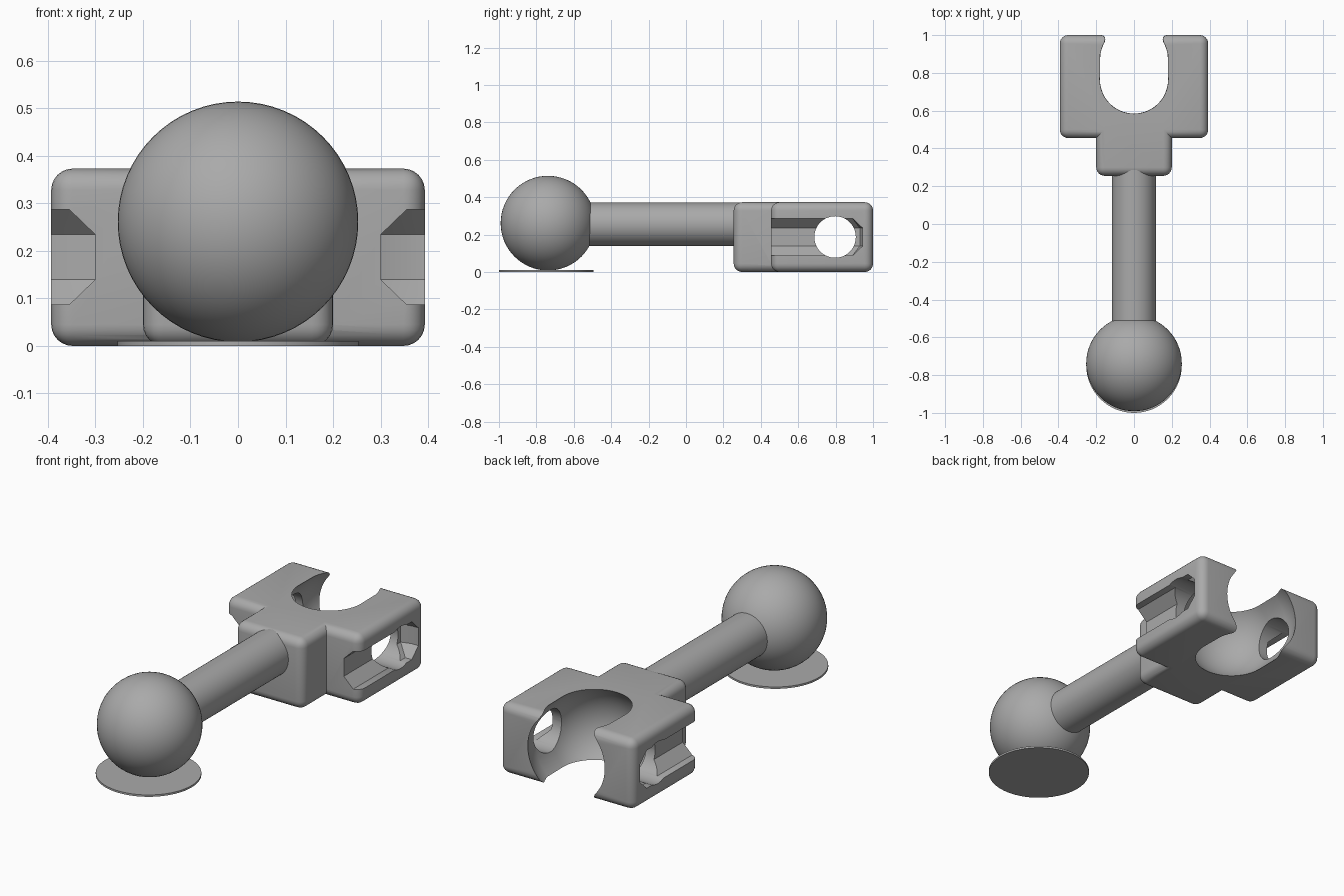
import bpy, bmesh, math
from mathutils import Vector, Matrix

if "Cube" in bpy.data.objects:
    bpy.data.objects.remove(bpy.data.objects["Cube"], do_unlink=True)

GREY = (0.4, 0.4, 0.4, 1)
mat = bpy.data.materials.new("plain grey")
mat.use_nodes = True
mat.diffuse_color = GREY
mat.node_tree.nodes["Principled BSDF"].inputs["Base Color"].default_value = GREY

MID = 0.187          # half height of the socket block
CAVITY_R = 0.26
HOLE_Y = 0.797


def finish(bm, name):
    bmesh.ops.recalc_face_normals(bm, faces=bm.faces)
    me = bpy.data.meshes.new(name)
    bm.to_mesh(me)
    bm.free()
    me.materials.append(mat)
    ob = bpy.data.objects.new(name, me)
    bpy.context.collection.objects.link(ob)
    return ob


def rounded_box(name, hx, y0, y1, height, radius):
    bm = bmesh.new()
    bmesh.ops.create_cube(bm, size=1)
    bmesh.ops.scale(bm, vec=(2 * hx, y1 - y0, height), verts=bm.verts)
    bmesh.ops.translate(bm, vec=(0, (y0 + y1) / 2, height / 2), verts=bm.verts)
    bmesh.ops.bevel(bm, geom=bm.edges[:], offset=radius, segments=6,
                    profile=0.5, affect='EDGES')
    return finish(bm, name)


def cylinder(name, r, length, centre, axis, sides=64):
    bm = bmesh.new()
    bmesh.ops.create_cone(bm, cap_ends=True, segments=sides, radius1=r,
                          radius2=r, depth=length)
    rot = Vector((0, 0, 1)).rotation_difference(Vector(axis)).to_matrix().to_4x4()
    bm.transform(Matrix.Translation(centre) @ rot)
    return finish(bm, name)


def ball_mesh(name, r, centre, stretch=0):
    bm = bmesh.new()
    bmesh.ops.create_uvsphere(bm, u_segments=64, v_segments=32, radius=r)
    bm.transform(Matrix.Rotation(math.pi / 2, 4, 'X'))
    # pull the two halves apart so the ball becomes a capsule along y
    for v in bm.verts:
        if v.co.y > 0.001:
            v.co.y += stretch
    bm.transform(Matrix.Translation(centre))
    return finish(bm, name)


def slot(name, side):
    # side groove, open at the front, narrowing towards its floor
    outer = [(0.40, 0.10), (0.89, 0.10), (0.945, 0.047)]
    inner = [(0.40, 0.047), (0.93, 0.047)]
    layers = [(0.45, outer), (0.355, outer), (0.30, inner)]
    bm = bmesh.new()
    for x, pts in layers:
        for y, z in pts:
            for s in (1, -1):
                bm.verts.new((side * x, y, MID + s * z))
    bmesh.ops.convex_hull(bm, input=bm.verts)
    bmesh.ops.dissolve_limit(bm, angle_limit=0.01, verts=bm.verts, edges=bm.edges)
    return finish(bm, name)


def boolean(target, tool, operation):
    mod = target.modifiers.new(tool.name, 'BOOLEAN')
    mod.operation = operation
    mod.solver = 'EXACT'
    mod.object = tool
    bpy.ops.object.select_all(action='DESELECT')
    bpy.context.view_layer.objects.active = target
    target.select_set(True)
    bpy.ops.object.modifier_apply(modifier=mod.name)
    bpy.data.objects.remove(tool, do_unlink=True)


# Socket block with its neck
socket = rounded_box("socket", 0.393, 0.455, 1.0, 0.373, 0.045)
boolean(socket, rounded_box("neck", 0.2, 0.255, 0.6, 0.373, 0.045), 'UNION')

# Cavity, cross hole and side grooves
boolean(socket, ball_mesh("cavity", CAVITY_R, (0, 0.765, MID), 0.105), 'DIFFERENCE')
boolean(socket, cylinder("cross_hole", 0.111, 1.0, (0, HOLE_Y, MID), (1, 0, 0), 48),
        'DIFFERENCE')
for side in (1, -1):
    boolean(socket, slot("groove", side), 'DIFFERENCE')

# Rod, ball and foot disc
rod = cylinder("rod", 0.116, 0.89, (0, -0.155, 0.255), (0, 1, 0))
ball = ball_mesh("ball", 0.253, (0, -0.738, 0.261))
foot = cylinder("foot_disc", 0.253, 0.01, (0, -0.747, 0.005), (0, 0, 1))

# Smooth shading with sharp edges kept
for ob in (socket, rod, ball, foot):
    bpy.ops.object.select_all(action='DESELECT')
    bpy.context.view_layer.objects.active = ob
    ob.select_set(True)
    bpy.ops.object.shade_smooth_by_angle(angle=math.radians(30))
